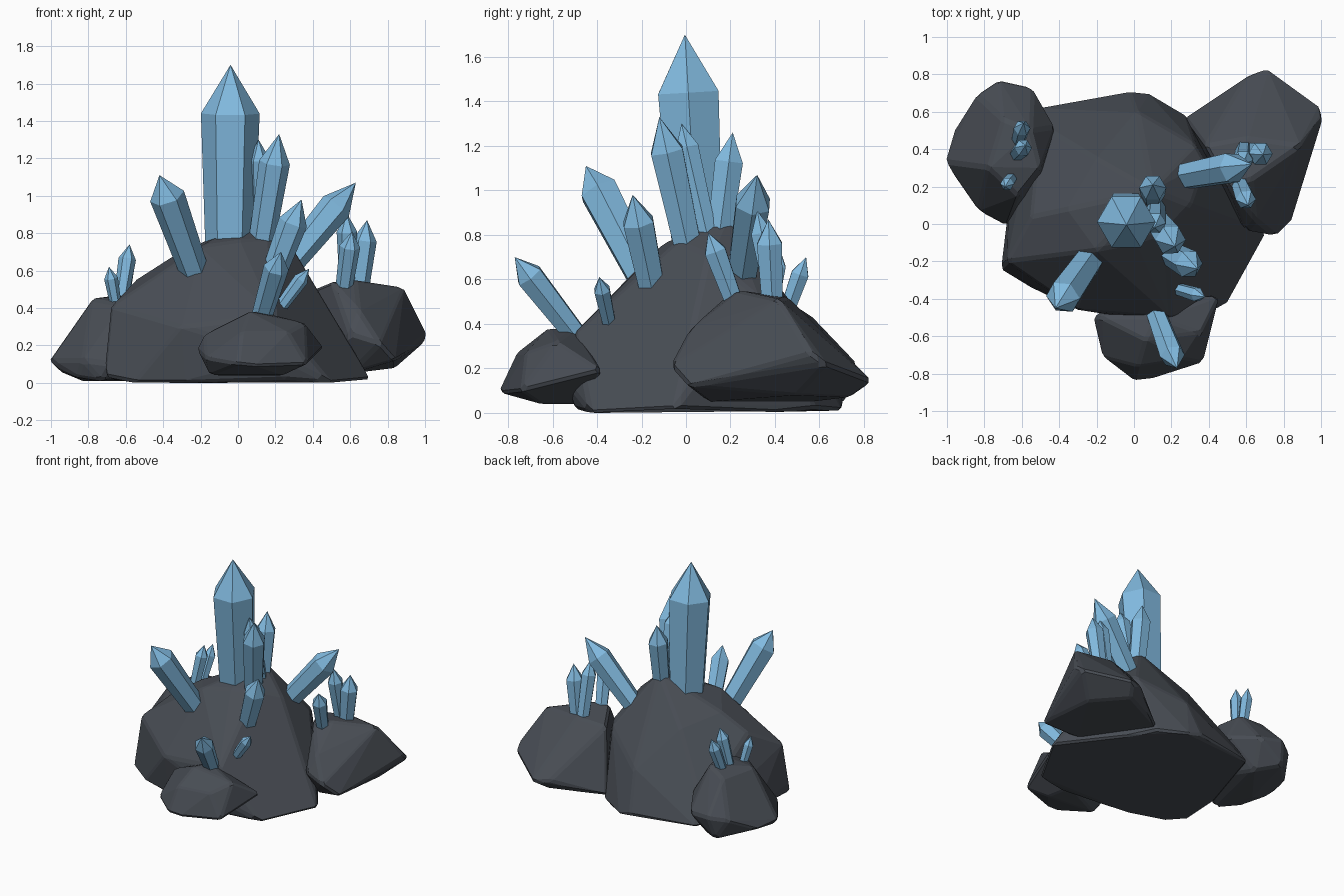
import bpy
import bmesh
from math import tau, cos, sin
from mathutils import Vector

default_cube = bpy.data.objects.get("Cube")
if default_cube:
    bpy.data.objects.remove(default_cube, do_unlink=True)


def make_material(name, red, green, blue):
    material = bpy.data.materials.new(name)
    material.use_nodes = True
    color = (red, green, blue, 1)
    material.diffuse_color = color
    shader = material.node_tree.nodes["Principled BSDF"]
    shader.inputs["Base Color"].default_value = color
    shader.inputs["Roughness"].default_value = .7
    return material


stone = make_material("dark stone", .064, .073, .088)
ice_blue = make_material("ice blue crystal", .22, .49, .74)


def add_object(name, bm, material):
    bmesh.ops.recalc_face_normals(bm, faces=bm.faces[:])
    mesh = bpy.data.meshes.new(name)
    bm.to_mesh(mesh)
    bm.free()
    mesh.materials.append(material)
    obj = bpy.data.objects.new(name, mesh)
    bpy.context.collection.objects.link(obj)
    return obj


def make_rock(name, corners, chamfer):
    """Chiselled boulder: convex hull of its corners with chamfered edges."""
    bm = bmesh.new()
    for corner in corners:
        bm.verts.new(corner)
    hull = bmesh.ops.convex_hull(bm, input=bm.verts[:])
    leftovers = {item for item in hull["geom_interior"] + hull["geom_unused"]
                 if isinstance(item, bmesh.types.BMVert)}
    bmesh.ops.delete(bm, geom=list(leftovers), context='VERTS')
    bmesh.ops.dissolve_limit(bm, angle_limit=.1, verts=bm.verts[:], edges=bm.edges[:])
    rock = add_object(name, bm, stone)
    bevel = rock.modifiers.new("chiselled edges", 'BEVEL')
    bevel.width = chamfer
    bevel.segments = 1
    bevel.limit_method = 'ANGLE'
    bevel.angle_limit = .25
    return rock


def make_crystal(name, base, tip, radius, point_length, sides=6):
    """Hexagonal shaft that widens slightly up to a pointed cap."""
    base, tip = Vector(base), Vector(tip)
    axis = tip - base
    turn = Vector((0, 0, 1)).rotation_difference(axis)
    shoulder = axis.length - radius * point_length
    bm = bmesh.new()

    def ring(height, size):
        return [bm.verts.new(base + turn @ Vector((size * cos(tau * i / sides),
                                                   size * sin(tau * i / sides), height)))
                for i in range(sides)]

    low, high = ring(0, radius * .8), ring(shoulder, radius)
    peak = bm.verts.new(tip)
    bm.faces.new(low)
    for i in range(sides):
        j = (i + 1) % sides
        bm.faces.new((low[i], low[j], high[j], high[i]))
        bm.faces.new((high[i], high[j], peak))
    return add_object(name, bm, ice_blue)


# Central mound, its back left side sloping down more gently
make_rock("main_rock", [
    (-.7, -.25, .03), (-.55, -.34, 0), (-.3, -.42, 0), (.25, -.5, .02),
    (.5, -.43, 0), (.71, -.05, .02), (.4, .4, 0), (.28, .58, .02),
    (.08, .7, .01), (-.02, .71, .04), (-.52, .62, .04), (-.67, .1, .02),
    (-.71, -.23, .1), (-.68, -.2, .41), (-.3, -.46, .3), (.22, -.54, .14),
    (.2, -.5, .36), (-.55, .04, .55), (-.5, .53, .18), (-.36, .08, .67),
    (-.2, -.14, .73), (.01, -.1, .76), (.17, -.04, .77), (.3, .1, .71),
    (.1, .18, .89), (.33, .42, .5), (.02, .6, .33), (-.2, .35, .6),
    (.38, .33, .52), (-.08, .16, .8),
], .015)

# Boulders around the mound
make_rock("left_rock", [
    (-1.01, .33, .12), (-.96, .5, .1), (-.84, .69, .2), (-.72, .77, .22),
    (-.54, .73, .2), (-.42, .52, .25), (-.48, .15, .1), (-.68, -.01, .1),
    (-.83, .07, .12), (-.83, .3, .01), (-.6, .6, .01), (-.95, .3, .06),
    (-.78, .3, .45), (-.62, .15, .42), (-.55, .5, .48), (-.7, .56, .44),
    (-.5, .3, .47), (-.75, .72, .05), (-.73, .03, .01), (-.86, .13, .03),
], .015)
make_rock("right_rock", [
    (.27, .57, .05), (.6, .79, .16), (.71, .84, .14), (1, .63, .22),
    (1.01, .56, .27), (.84, .01, .12), (.76, -.07, .21), (.6, -.04, .26),
    (.4, .25, .08), (.6, .1, .05), (.84, .5, .08), (.65, .74, .07),
    (.5, .2, .54), (.63, .24, .55), (.89, .42, .51), (.6, .46, .52),
    (.38, .42, .49), (.65, .02, .38),
], .015)
make_rock("front_rock", [
    (-.22, -.5, .18), (-.17, -.71, .13), (0, -.84, .1), (.09, -.83, .09),
    (.37, -.74, .1), (.46, -.38, .19), (.24, -.65, .04), (-.15, -.62, .04),
    (.2, -.45, .04), (-.18, -.5, .26), (.06, -.62, .38), (.12, -.5, .38),
    (.36, -.58, .32), (.02, -.76, .27), (.27, -.72, .27), (-.1, -.4, .2),
], .012)

# Crystals: base, tip, radius, cap length in radii
crystals = {
    "tall_crystal": ((-.045, .06, .6), (-.04, -.005, 1.7), .157, 1.66),
    "upper_right_crystal": ((.11, .03, .65), (.22, -.12, 1.33), .083, 1.9),
    "upper_middle_crystal": ((.12, .13, .65), (.11, -.02, 1.3), .06, 1.8),
    "upper_back_crystal": ((.1, .13, .65), (.1, .21, 1.26), .073, 1.8),
    "leaning_left_crystal": ((-.21, -.15, .53), (-.42, -.45, 1.11), .095, 1.4),
    "leaning_right_crystal": ((.2, .24, .55), (.63, .32, 1.07), .087, 1.9),
    "slope_crystal": ((.16, -.14, .5), (.34, -.24, .98), .078, 1.7),
    "small_slope_crystal": ((.21, -.34, .38), (.38, -.39, .61), .04, 1.8),
    "front_crystal": ((.12, -.48, .33), (.23, -.77, .7), .068, 1.6),
    "right_cluster_front": ((.56, .23, .46), (.61, .1, .81), .055, 1.6),
    "right_cluster_middle": ((.59, .41, .45), (.58, .32, .91), .055, 1.9),
    "right_cluster_back": ((.64, .39, .45), (.69, .37, .87), .065, 1.7),
    "left_cluster_tall": ((-.63, .37, .42), (-.58, .42, .74), .047, 1.7),
    "left_cluster_back": ((-.62, .44, .42), (-.59, .54, .7), .045, 1.8),
    "left_cluster_small": ((-.65, .25, .4), (-.69, .2, .62), .037, 1.7),
}
for crystal_name, settings in crystals.items():
    make_crystal(crystal_name, *settings)
